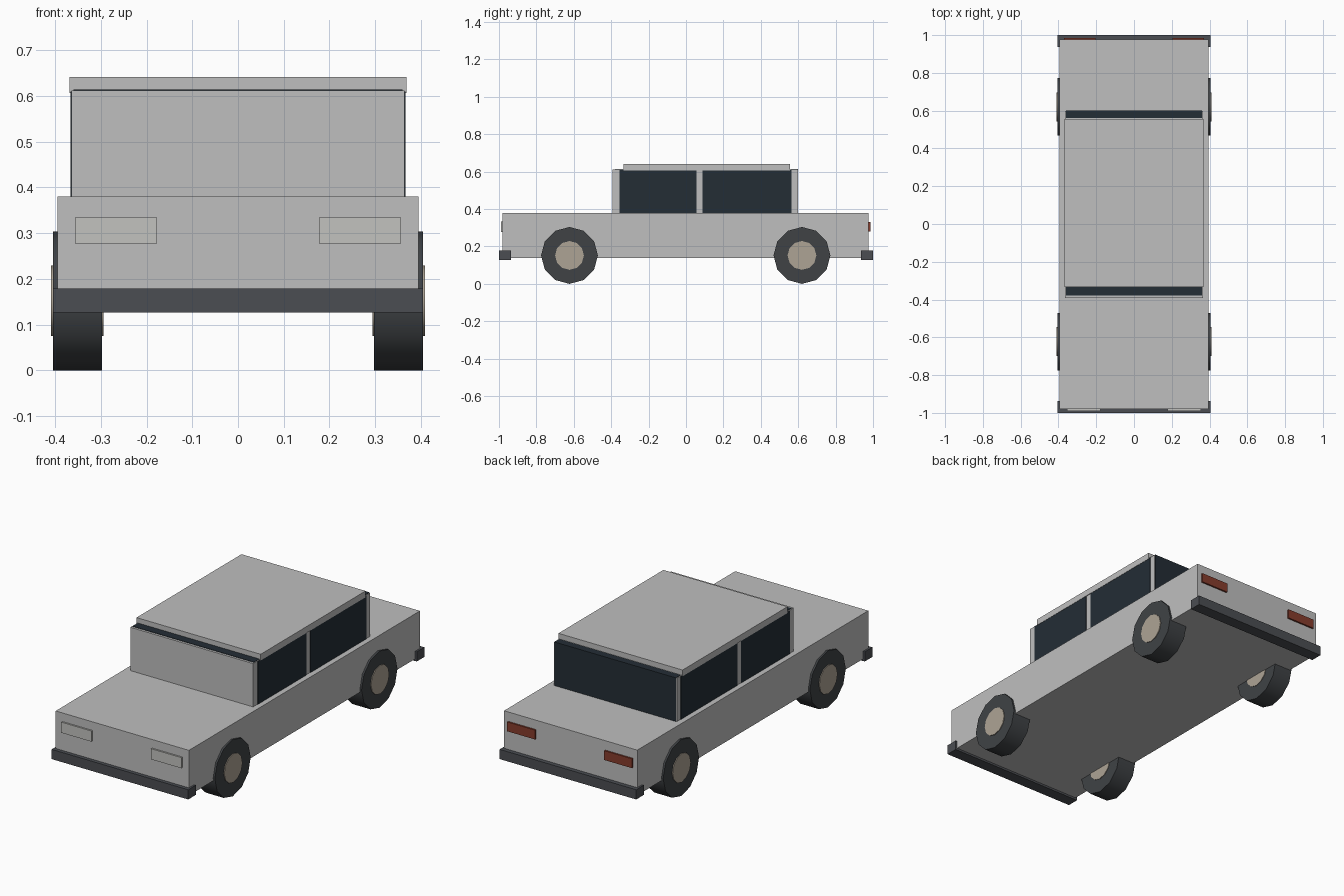
import bpy, math

if "Cube" in bpy.data.objects:
    bpy.data.objects.remove(bpy.data.objects["Cube"])


def material(name, rgb):
    m = bpy.data.materials.new(name)
    m.diffuse_color = (*rgb, 1)
    m.use_nodes = True
    m.node_tree.nodes["Principled BSDF"].inputs["Base Color"].default_value = m.diffuse_color
    return m


PAINT = material("light grey paint", (0.52, 0.52, 0.52))
GLASS = material("dark glass", (0.017, 0.026, 0.036))
BUMPER = material("bumper grey", (0.07, 0.075, 0.085))
TYRE = material("tyre rubber", (0.05, 0.055, 0.06))
HUB = material("beige hub", (0.42, 0.37, 0.30))
LAMP = material("headlight white", (0.54, 0.54, 0.52))
RED = material("tail light red", (0.24, 0.045, 0.025))


def box(name, x, y, z, mat):
    """Box from (min, max) ranges on each axis."""
    bpy.ops.mesh.primitive_cube_add(size=1)
    o = bpy.context.object
    o.name = name
    for v in o.data.vertices:
        v.co = [r[0] if c < 0 else r[1] for c, r in zip(v.co, (x, y, z))]
    o.data.materials.append(mat)
    return o


def disc(name, x0, x1, y, z, radius, sides, mat):
    """Cylinder lying along x."""
    bpy.ops.mesh.primitive_cylinder_add(
        vertices=sides, radius=radius, depth=x1 - x0,
        location=((x0 + x1) / 2, y, z), rotation=(0, math.pi / 2, 0))
    o = bpy.context.object
    o.name = name
    o.data.materials.append(mat)
    bpy.ops.object.shade_smooth_by_angle(angle=math.radians(40))
    return o


# Lower body, cabin and roof
box("body", (-0.395, 0.395), (-0.98, 0.977), (0.138, 0.38), PAINT)
box("cabin", (-0.364, 0.364), (-0.392, 0.598), (0.37, 0.612), PAINT)
box("roof", (-0.368, 0.368), (-0.334, 0.555), (0.607, 0.641), PAINT)

# Windscreen top edge and rear window
box("windscreen", (-0.36, 0.36), (-0.379, -0.33), (0.39, 0.614), GLASS)
box("rear_window", (-0.36, 0.36), (0.56, 0.6), (0.378, 0.614), GLASS)

# Bumpers
box("front_bumper", (-0.405, 0.405), (-1.0, -0.936), (0.127, 0.179), BUMPER)
box("rear_bumper", (-0.405, 0.405), (0.936, 1.0), (0.127, 0.179), BUMPER)


def span(s, a, b):
    """Range mirrored to side s."""
    return tuple(sorted((s * a, s * b)))


for s in (-1, 1):
    # Side windows, split by the door pillar
    box("front_side_window", span(s, 0.36, 0.3665), (-0.356, 0.056), (0.379, 0.61), GLASS)
    box("rear_side_window", span(s, 0.36, 0.3665), (0.089, 0.565), (0.379, 0.61), GLASS)
    # Lights
    box("headlight", span(s, 0.177, 0.356), (-0.989, -0.97), (0.277, 0.334), LAMP)
    box("tail_light", span(s, 0.205, 0.37), (0.97, 0.986), (0.28, 0.33), RED)
    # Wheels
    for y in (-0.623, 0.62):
        disc("tyre", *span(s, 0.297, 0.405), y, 0.152, 0.152, 12, TYRE)
        disc("hub", *span(s, 0.294, 0.409), y, 0.152, 0.077, 12, HUB)
